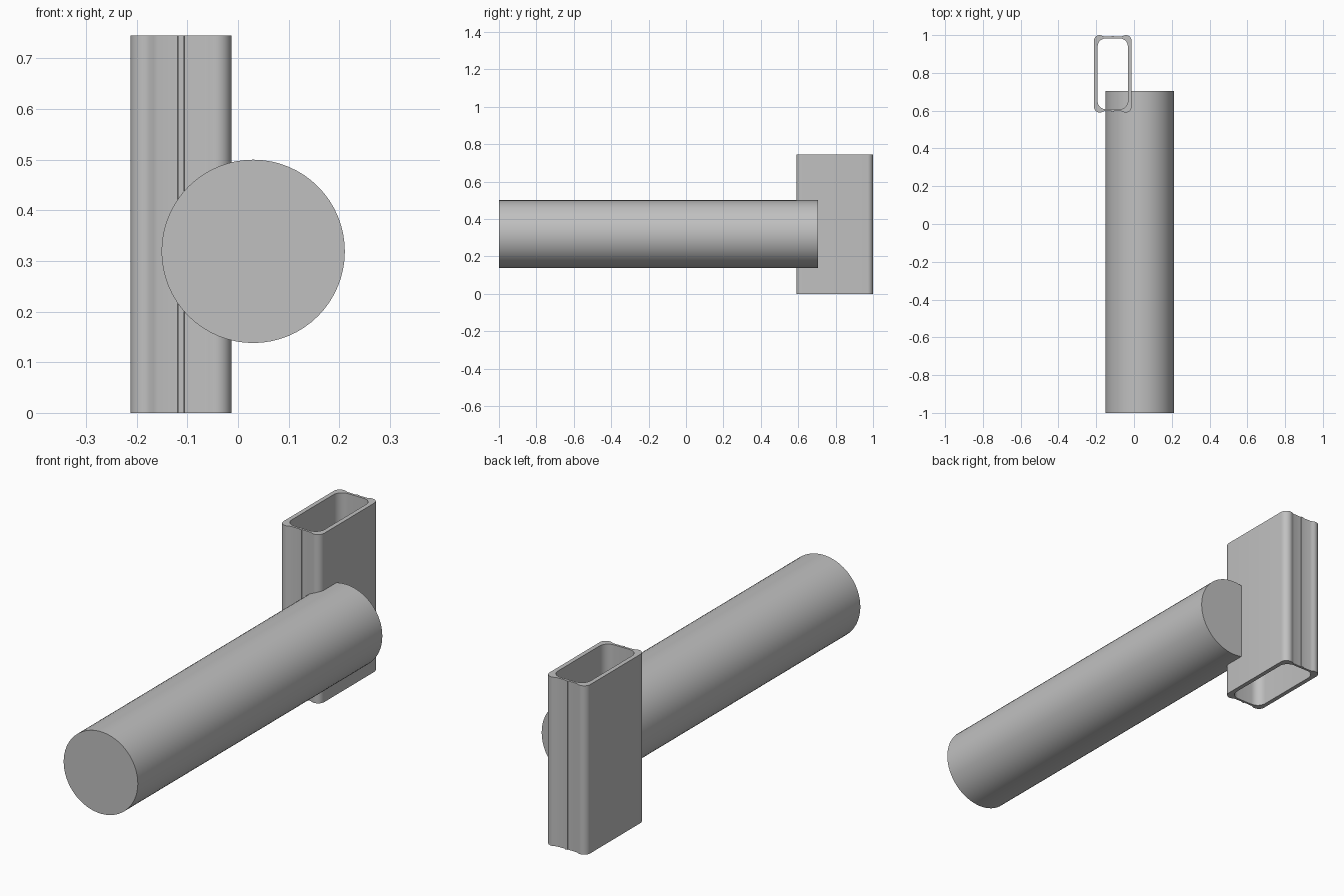
import bpy
from math import sin, cos, pi, radians

cube = bpy.data.objects.get("Cube")
if cube:
    bpy.data.objects.remove(cube, do_unlink=True)

# Single plain grey for everything
grey = bpy.data.materials.new("plain grey")
grey.use_nodes = True
colour = (0.53, 0.53, 0.53, 1)
grey.diffuse_color = colour
grey.node_tree.nodes["Principled BSDF"].inputs["Base Color"].default_value = colour


def finish(obj, name):
    obj.name = name
    obj.data.materials.clear()
    obj.data.materials.append(grey)
    bpy.ops.object.select_all(action="DESELECT")
    obj.select_set(True)
    bpy.context.view_layer.objects.active = obj
    bpy.ops.object.shade_smooth_by_angle(angle=radians(30))


def corner(cx, cy, r, steps=8):
    """Quarter arc running from +x to +y."""
    return [(cx + r * cos(pi / 2 * i / steps), cy + r * sin(pi / 2 * i / steps))
            for i in range(steps + 1)]


def mirror_quarter(points):
    """Closed loop from one quarter of a profile."""
    half = points + [(-x, y) for x, y in reversed(points)]
    return half + [(-x, -y) for x, y in half]


# Round bar lying along y
bpy.ops.mesh.primitive_cylinder_add(vertices=64, radius=0.181, depth=1.705,
                                    location=(0.03, -0.1475, 0.319),
                                    rotation=(pi / 2, 0, 0))
finish(bpy.context.object, "round_bar")

# Upright hollow tube: rounded corners, shallow end channels with a thin rib
outer = corner(0.0695, 0.175, 0.03)
outer += [(0.062, 0.204), (0.054, 0.2), (0.046, 0.198), (0.0065, 0.197), (0.0055, 0.201)]
inner = corner(0.038, 0.145, 0.042)

curve = bpy.data.curves.new("tube_profile", "CURVE")
curve.dimensions = "2D"
curve.fill_mode = "BOTH"
curve.extrude = 0.3725
for quarter in (outer, inner):
    loop = mirror_quarter(quarter)
    spline = curve.splines.new("POLY")
    spline.points.add(len(loop) - 1)
    for point, (x, y) in zip(spline.points, loop):
        point.co = (x, y, 0, 1)
    spline.use_cyclic_u = True

tube = bpy.data.objects.new("upright_tube", curve)
tube.location = (-0.1125, 0.795, 0.3725)
bpy.context.collection.objects.link(tube)
bpy.ops.object.select_all(action="DESELECT")
tube.select_set(True)
bpy.context.view_layer.objects.active = tube
bpy.ops.object.convert(target="MESH")
finish(bpy.context.object, "upright_tube")
